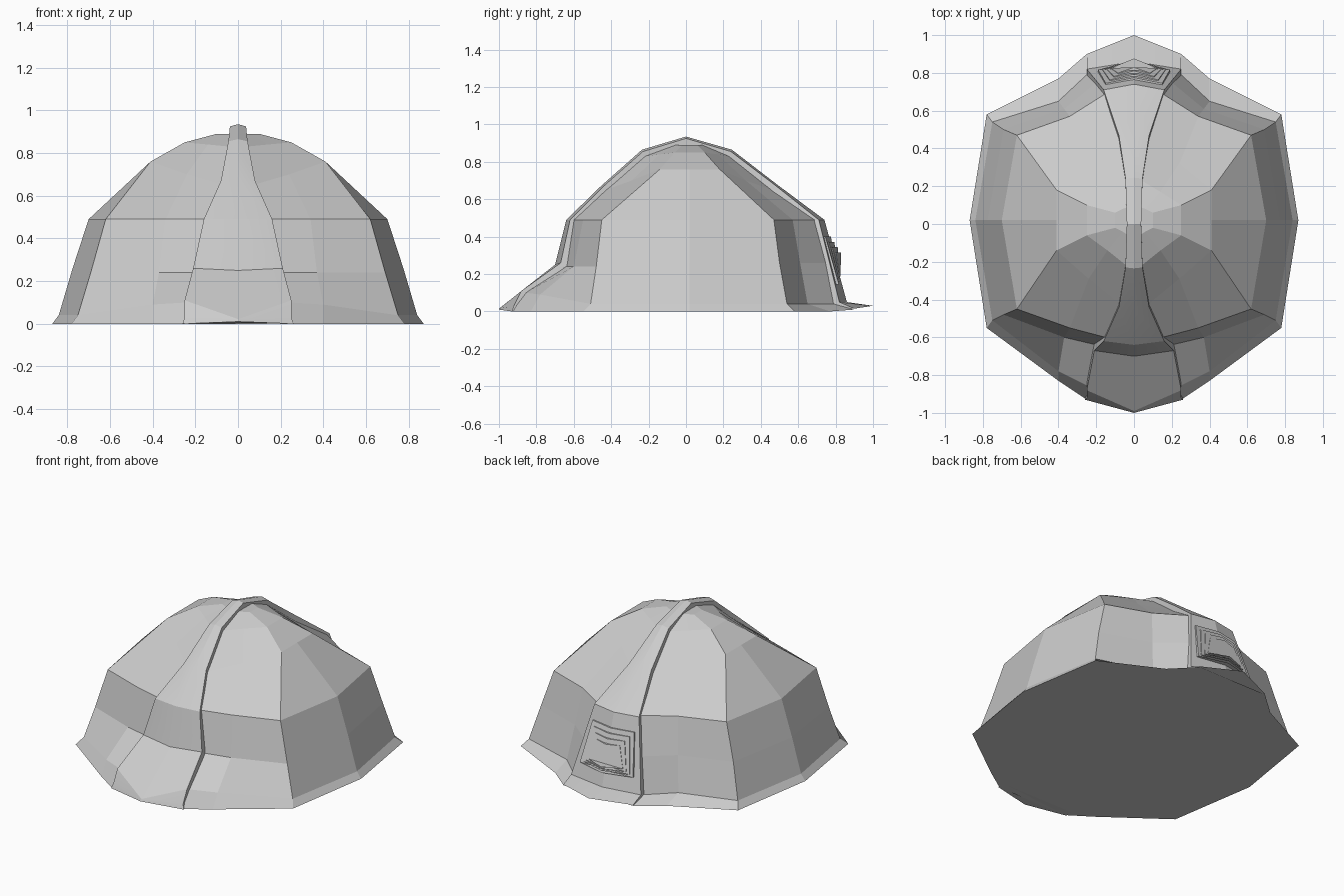
import bpy, bmesh

cube = bpy.data.objects.get("Cube")
if cube:
    bpy.data.objects.remove(cube, do_unlink=True)

grey = bpy.data.materials.new("light_grey_fabric")
grey.use_nodes = True
grey.diffuse_color = (0.6, 0.6, 0.6, 1)
grey.node_tree.nodes["Principled BSDF"].inputs["Base Color"].default_value = (0.6, 0.6, 0.6, 1)


def loft(name, rows, closed, smooth=0.0):
    """Skin rows of points with quads and cap the first and last row."""
    bm = bmesh.new()
    rings = [[bm.verts.new(p) for p in row] for row in rows]
    n = len(rows[0])
    for low, high in zip(rings, rings[1:]):
        for i in range(n if closed else n - 1):
            j = (i + 1) % n
            bm.faces.new((low[i], low[j], high[j], high[i]))
    bm.faces.new(rings[0][::-1])
    bm.faces.new(rings[-1])
    bmesh.ops.recalc_face_normals(bm, faces=bm.faces)
    mesh = bpy.data.meshes.new(name)
    bm.to_mesh(mesh)
    bm.free()
    mesh.materials.append(grey)
    obj = bpy.data.objects.new(name, mesh)
    bpy.context.collection.objects.link(obj)
    if smooth:
        bpy.ops.object.select_all(action="DESELECT")
        obj.select_set(True)
        bpy.context.view_layer.objects.active = obj
        bpy.ops.object.shade_smooth_by_angle(angle=smooth)
    return obj


# Dome: half of each level, from the front seam round the side to the back seam
levels = [
    # ground hem
    [(.25, -.93, 0), (.40, -.83, 0), (.78, -.55, 0), (.87, .02, 0),
     (.78, .58, 0), (.40, .77, 0), (.25, .90, .01)],
    # top of hem
    [(.24, -.86, .10), (.40, -.78, .09), (.75, -.51, .04), (.84, .02, .04),
     (.75, .54, .04), (.40, .65, .04), (.24, .80, .04)],
    # front skirt fold
    [(.20, -.64, .24), (.37, -.60, .24), (.69, -.48, .24), (.775, .02, .26),
     (.69, .50, .26), (.37, .61, .26), (.20, .75, .26)],
    # shoulder
    [(.15, -.60, .49), (.34, -.55, .49), (.62, -.45, .49), (.70, .02, .49),
     (.62, .47, .49), (.34, .57, .49), (.15, .69, .49)],
    # upper roof
    [(.07, -.43, .65), (.24, -.29, .70), (.41, -.14, .76), (.41, .02, .76),
     (.41, .18, .76), (.24, .32, .70), (.07, .46, .65)],
    # crown
    [(.04, -.22, .83), (.14, -.14, .84), (.25, -.06, .85), (.25, .02, .85),
     (.25, .10, .85), (.14, .17, .84), (.04, .23, .83)],
    [(.03, -.06, .89), (.06, -.04, .89), (.10, -.02, .89), (.10, .02, .89),
     (.10, .06, .89), (.06, .08, .89), (.03, .09, .89)],
]
loft("dome_shell", [half + [(-x, y, z) for x, y, z in reversed(half)] for half in levels], True)

# Raised centre strip: half width, edge y and z, middle y and z
sections = [
    (.26, -.93, .00, -1.0, .01),
    (.25, -.92, .03, -.998, .016),
    (.25, -.88, .11, -.99, .022),
    (.21, -.67, .26, -.70, .25),
    (.16, -.62, .49, -.64, .49),
    (.08, -.44, .67, -.455, .67),
    (.045, -.23, .855, -.235, .865),
    (.038, 0, .925, 0, .935),
    (.045, .24, .855, .245, .865),
    (.08, .47, .68, .485, .68),
    (.16, .71, .49, .74, .49),
    (.25, .82, .05, .86, .05),
    (.25, .90, .015, 1.0, .03),
]
SINK = 0.945
strip = []
for w, y, z, my, mz in sections:
    strip.append([(w, y * SINK, z * SINK), (w, y, z), (0, my, mz),
                  (-w, y, z), (-w, y * SINK, z * SINK)])
loft("centre_strip", strip, False, smooth=0.3)

# Stepped rear vent: nested plates bent along the middle
for i in range(4):
    out = 0.008 * i
    top, bottom = .40 - .028 * i, .145 + .014 * i
    rows = []
    for depth in (-.06, 0):
        ring = []
        for z, w, bend in ((top, .15 - .022 * i, .03), (bottom, .19 - .022 * i, .05)):
            y = .775 + (.40 - z) * .36 + out + depth
            edge = [(w, y - bend, z), (0, y, z), (-w, y - bend, z)]
            ring += edge if z == top else edge[::-1]
        rows.append(ring)
    vent = loft("rear_vent_step_%d" % (i + 1), rows, True)
